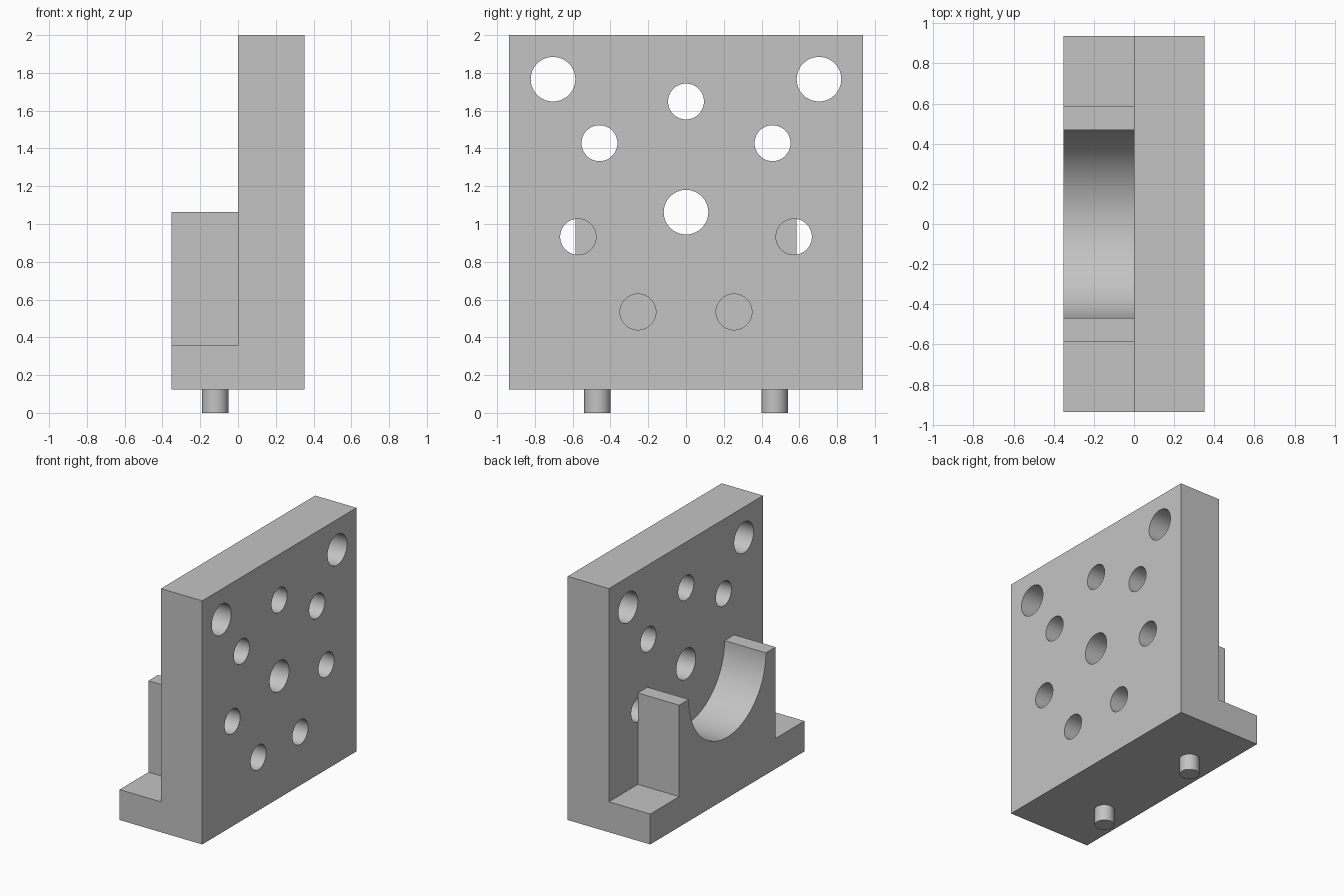
import bpy, bmesh, math
from mathutils import Matrix

cube = bpy.data.objects.get("Cube")
if cube:
    bpy.data.objects.remove(cube, do_unlink=True)

DEPTH, HALF, BASE, MID = 0.352, 0.9375, 0.125, 1.0625
FOOT_TOP, SADDLE_HALF, SADDLE_R = 0.359, 0.586, 0.469

steel = bpy.data.materials.new("plain_grey")
steel.use_nodes = True
GREY = (0.55, 0.55, 0.55, 1)
steel.diffuse_color = GREY
steel.node_tree.nodes["Principled BSDF"].inputs["Base Color"].default_value = GREY


def add_object(name, bm):
    bmesh.ops.recalc_face_normals(bm, faces=bm.faces)
    mesh = bpy.data.meshes.new(name)
    bm.to_mesh(mesh)
    bm.free()
    mesh.materials.append(steel)
    obj = bpy.data.objects.new(name, mesh)
    bpy.context.collection.objects.link(obj)
    return obj


def extrude_x(name, profile, x0, x1):
    """Solid from a (y, z) outline pushed along x."""
    bm = bmesh.new()
    face = bm.faces.new([bm.verts.new((x0, y, z)) for y, z in profile])
    ext = bmesh.ops.extrude_face_region(bm, geom=[face])["geom"]
    moved = [v for v in ext if isinstance(v, bmesh.types.BMVert)]
    bmesh.ops.translate(bm, verts=moved, vec=(x1 - x0, 0, 0))
    return add_object(name, bm)


def add_rod(bm, centre, radius, length, along_x):
    turn = Matrix.Rotation(math.pi / 2, 4, "Y") if along_x else Matrix()
    bmesh.ops.create_cone(bm, cap_ends=True, segments=64, radius1=radius,
                          radius2=radius, depth=length,
                          matrix=Matrix.Translation(centre) @ turn)


def combine(target, other, operation):
    mod = target.modifiers.new(operation.lower(), "BOOLEAN")
    mod.operation, mod.solver, mod.object = operation, "EXACT", other
    bpy.context.view_layer.objects.active = target
    bpy.ops.object.modifier_apply(modifier=mod.name)
    bpy.data.objects.remove(other, do_unlink=True)


# Upright plate
body = extrude_x("bracket_body",
                 [(-HALF, BASE), (HALF, BASE), (HALF, 2), (-HALF, 2)], 0, DEPTH)

# Bores: centre, ring of seven, two upper corners
holes = [(0, 0, 0.118)]
for i in range(7):
    a = math.tau * i / 7
    holes.append((0.586 * math.sin(a), 0.586 * math.cos(a), 0.095))
holes += [(side * 0.704, 0.704, 0.118) for side in (-1, 1)]
bm = bmesh.new()
for y, z, r in holes:
    add_rod(bm, (DEPTH / 2, y, MID + z), r, 1, True)
combine(body, add_object("bore_cutter", bm), "DIFFERENCE")

# Foot and half-round saddle
arc = [(SADDLE_R * math.cos(t), MID - SADDLE_R * math.sin(t))
       for t in (math.pi * i / 48 for i in range(49))]
outline = [(-HALF, BASE), (HALF, BASE), (HALF, FOOT_TOP), (SADDLE_HALF, FOOT_TOP),
           (SADDLE_HALF, MID)] + arc + [
           (-SADDLE_HALF, MID), (-SADDLE_HALF, FOOT_TOP), (-HALF, FOOT_TOP)]
combine(body, extrude_x("saddle", outline, -DEPTH, 0), "UNION")

# Locating pegs underneath
bm = bmesh.new()
for side in (-1, 1):
    add_rod(bm, (-0.12, side * 0.469, 0.09), 0.07, 0.18, False)
combine(body, add_object("pegs", bm), "UNION")

bpy.ops.object.select_all(action="DESELECT")
body.select_set(True)
bpy.context.view_layer.objects.active = body
bpy.ops.object.shade_smooth_by_angle(angle=math.radians(30))
